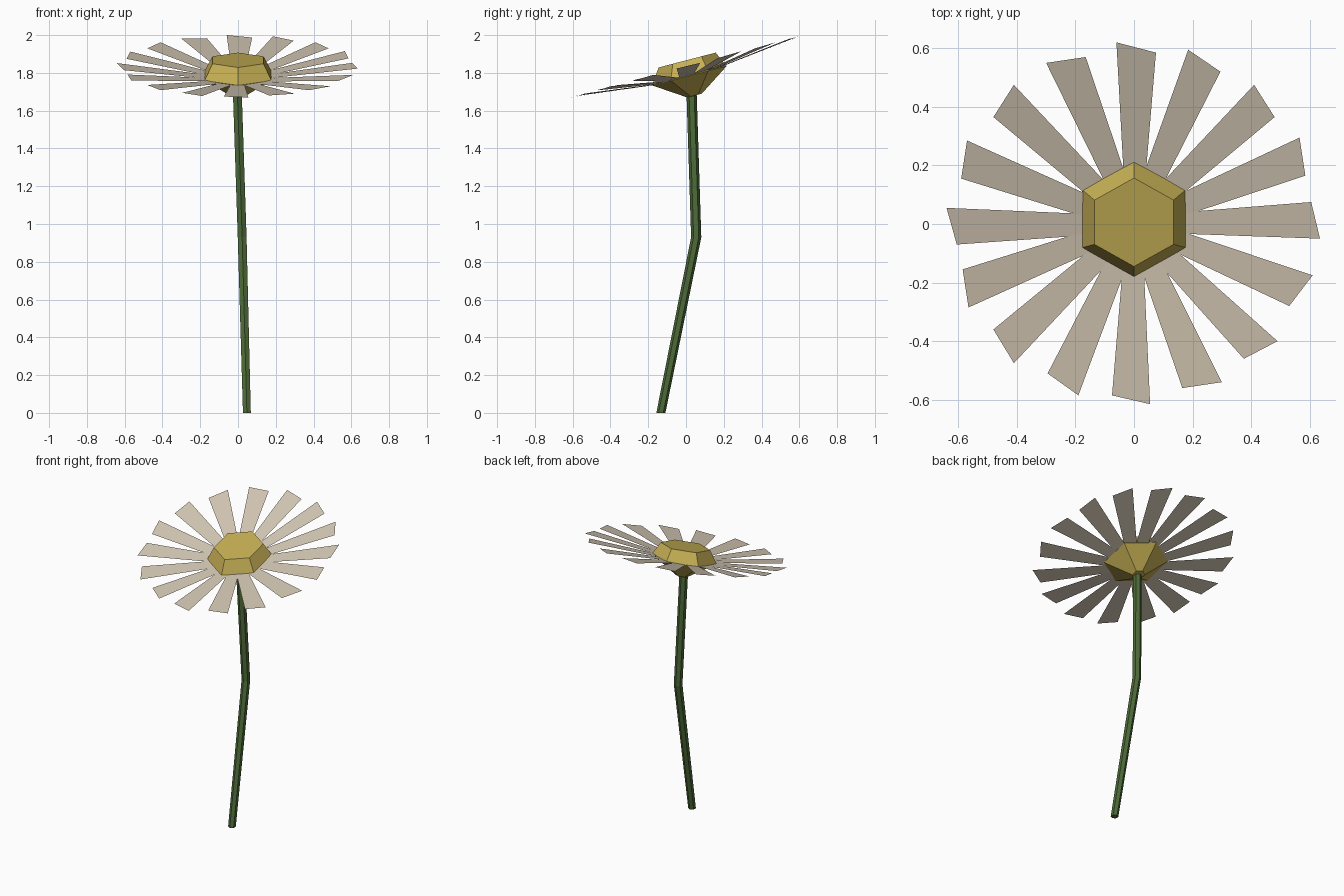
import bpy, math
from mathutils import Vector

if "Cube" in bpy.data.objects:
    bpy.data.objects.remove(bpy.data.objects["Cube"])


def material(name, rgb):
    m = bpy.data.materials.new(name)
    m.diffuse_color = (*rgb, 1)
    m.use_nodes = True
    m.node_tree.nodes["Principled BSDF"].inputs["Base Color"].default_value = m.diffuse_color
    return m


def build(name, verts, faces, mat):
    me = bpy.data.meshes.new(name)
    me.from_pydata([tuple(v) for v in verts], [], faces)
    me.materials.append(mat)
    me.update()
    ob = bpy.data.objects.new(name, me)
    bpy.context.collection.objects.link(ob)
    return ob


def loft(name, rings, mat):
    """Skin rings (bottom to top, counter-clockwise) and cap both ends."""
    n = len(rings[0])
    verts = [v for r in rings for v in r]
    faces = [(k * n + i, k * n + (i + 1) % n, (k + 1) * n + (i + 1) % n, (k + 1) * n + i)
             for k in range(len(rings) - 1) for i in range(n)]
    faces.append(tuple(reversed(range(n))))
    faces.append(tuple(range((len(rings) - 1) * n, len(rings) * n)))
    return build(name, verts, faces, mat)


def hexagon(c, r, u, v):
    return [Vector(c) + u * r * math.cos(a) + v * r * math.sin(a)
            for a in (math.radians(30 + 60 * i) for i in range(6))]


green = material("stem green", (0.075, 0.145, 0.04))
yellow = material("disc yellow", (0.56, 0.43, 0.09))
cream = material("petal cream", (0.66, 0.58, 0.46))

X, Y = Vector((1, 0, 0)), Vector((0, 1, 0))

# Bent stem, slimmest at the foot
loft("stem", [hexagon(c, r, X, Y) for c, r in (
    ((0.047, -0.133, 0), 0.024),
    ((0.022, 0.054, 0.93), 0.027),
    ((-0.005, 0.028, 1.74), 0.027))], green)

# Tilted six-sided flower centre
t = math.atan(0.26)
tilt_y = Vector((0, math.cos(t), math.sin(t)))
loft("flower_centre", [hexagon(c, r, X, tilt_y) for c, r in (
    ((0, 0.045, 1.68), 0.04),
    ((0, 0.018, 1.785), 0.204),
    ((0, 0.006, 1.868), 0.156))], yellow)

# Petal tips seen from above: left corner, right corner of each slanted end
tips = [
    (.605, .075, .635, -.05), (.565, .295, .585, .165), (.41, .475, .48, .365),
    (.185, .595, .295, .52), (-.06, .62, .075, .585), (-.30, .55, -.165, .57),
    (-.48, .365, -.41, .475), (-.59, .155, -.57, .285), (-.605, -.07, -.64, .055),
    (-.565, -.285, -.585, -.155), (-.41, -.475, -.48, -.36), (-.19, -.585, -.295, -.51),
    (.055, -.615, -.075, -.585), (.30, -.54, .165, -.56), (.49, -.4, .375, -.46),
    (.61, -.175, .53, -.28)]


def on_bloom(x, y):
    """Place a point on the shallow, tilted cone the petals lie on."""
    return (x, y, 1.76 + 0.12 * math.hypot(x, y) + 0.267 * y)


for i, (ax, ay, bx, by) in enumerate(tips):
    d = Vector((ax + bx, ay + by)).normalized()
    side = Vector((-d.y, d.x))
    p, q = d * 0.1 + side * 0.033, d * 0.1 - side * 0.033
    build(f"petal_{i + 1}", [on_bloom(*p), on_bloom(*q), on_bloom(bx, by), on_bloom(ax, ay)],
          [(0, 1, 2, 3)], cream)
